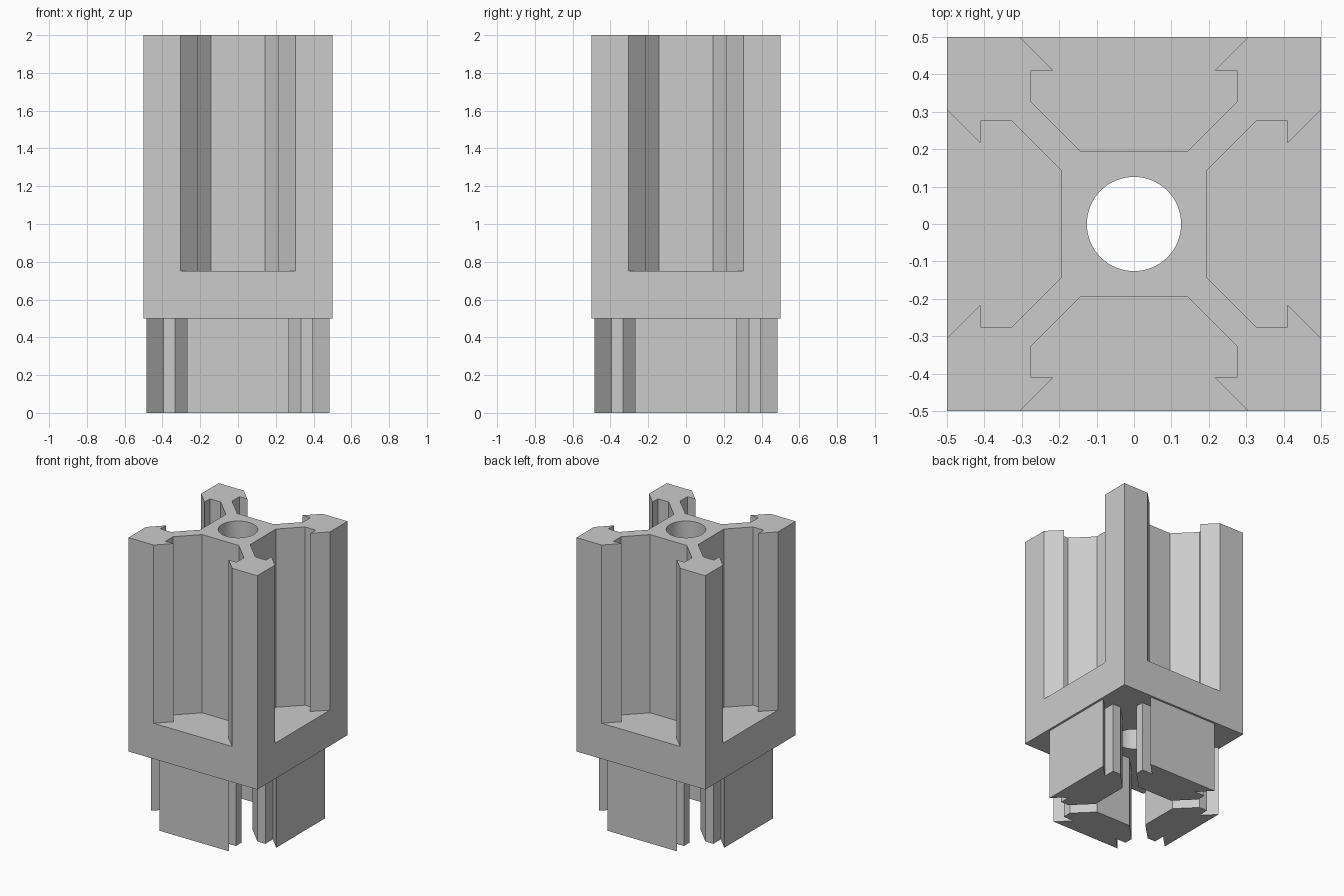
import bpy, bmesh, math
from mathutils import Matrix

if "Cube" in bpy.data.objects:
    bpy.data.objects.remove(bpy.data.objects["Cube"], do_unlink=True)

grey = bpy.data.materials.new("plain_grey")
grey.use_nodes = True
colour = (0.6, 0.6, 0.6, 1)
grey.diffuse_color = colour
grey.node_tree.nodes["Principled BSDF"].inputs["Base Color"].default_value = colour


def make_object(name, bm):
    bmesh.ops.recalc_face_normals(bm, faces=bm.faces)
    mesh = bpy.data.meshes.new(name)
    bm.to_mesh(mesh)
    bm.free()
    mesh.materials.append(grey)
    obj = bpy.data.objects.new(name, mesh)
    bpy.context.collection.objects.link(obj)
    return obj


def add_prism(bm, outline, z0, z1, angle=0):
    """Extrude a flat outline from z0 to z1, turned about the z axis."""
    turn = Matrix.Rotation(angle, 4, "Z")
    verts = [bm.verts.new((x, y, z0)) for x, y in outline]
    face = bm.faces.new(verts)
    top = bmesh.ops.extrude_face_region(bm, geom=[face])["geom"]
    raised = [g for g in top if isinstance(g, bmesh.types.BMVert)]
    for v in raised:
        v.co.z = z1
    for v in verts + raised:
        v.co = turn @ v.co


def t_outline(half):
    """Mirror (half width, depth) points into a closed outline facing -y."""
    return [(w, -d) for w, d in half] + [(-w, -d) for w, d in reversed(half)]


def cut(obj, cutter):
    mod = obj.modifiers.new("cut", "BOOLEAN")
    mod.operation = "DIFFERENCE"
    mod.solver = "EXACT"
    mod.object = cutter
    cutter.hide_render = True
    bpy.context.view_layer.objects.active = obj
    bpy.ops.object.modifier_apply(modifier=mod.name)
    bpy.data.objects.remove(cutter, do_unlink=True)


quarter = math.pi / 2
slot = t_outline([(0.325, 0.52), (0.215, 0.41), (0.275, 0.41),
                  (0.275, 0.327), (0.142, 0.194)])
plug = t_outline([(0.269, 0.485), (0.179, 0.395), (0.26, 0.395),
                  (0.26, 0.333), (0.136, 0.209)])

# Square column
bm = bmesh.new()
add_prism(bm, [(-0.5, -0.5), (0.5, -0.5), (0.5, 0.5), (-0.5, 0.5)], 0.5, 2)
body = make_object("column_body", bm)

# Four undercut slots, open at the top
bm = bmesh.new()
for i in range(4):
    add_prism(bm, slot, 0.75, 2.1, i * quarter)
cut(body, make_object("slot_cutter", bm))

# Round bore through the whole column
bm = bmesh.new()
bmesh.ops.create_cone(bm, cap_ends=True, segments=64, radius1=0.126,
                      radius2=0.126, depth=2,
                      matrix=Matrix.Translation((0, 0, 1.25)))
cut(body, make_object("bore_cutter", bm))

bpy.ops.object.select_all(action="DESELECT")
body.select_set(True)
bpy.context.view_layer.objects.active = body
bpy.ops.object.shade_smooth_by_angle(angle=math.radians(30))

# Four plugs below, shaped to slide into another column's slots
for i, side in enumerate(("front", "left", "back", "right")):
    bm = bmesh.new()
    add_prism(bm, plug, 0, 0.5, i * quarter)
    make_object(side + "_plug", bm)
